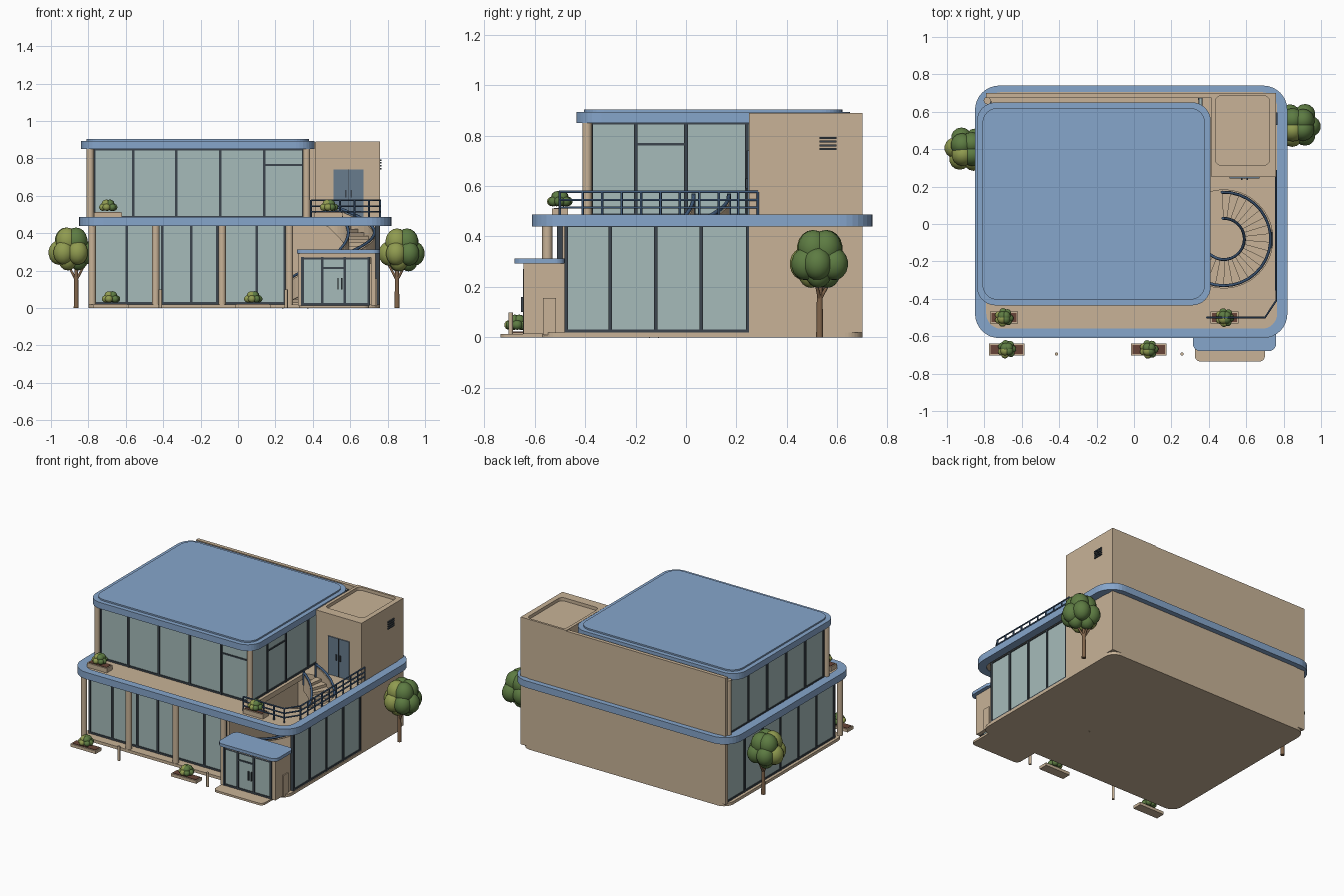
import bpy, bmesh, math, random
from mathutils import Vector

old = bpy.data.objects.get("Cube")
if old:
    bpy.data.objects.remove(old)
random.seed(4)


def material(name, r, g, b):
    m = bpy.data.materials.new(name)
    m.use_nodes = True
    m.diffuse_color = (r, g, b, 1)
    bsdf = next(n for n in m.node_tree.nodes if n.type == 'BSDF_PRINCIPLED')
    bsdf.inputs["Base Color"].default_value = (r, g, b, 1)
    return m


TAN = material("tan plaster", .58, .45, .31)
BLUE = material("blue fascia", .24, .38, .60)
GLASS = material("pale glass", .38, .50, .49)
FRAME = material("dark frame", .045, .06, .075)
DOOR = material("slate door", .14, .20, .27)
RAIL = material("navy rail", .05, .10, .19)
SOIL = material("brown soil", .14, .06, .04)
BARK = material("bark", .22, .13, .07)
OLIVE = material("olive leaf", .28, .33, .08)
GREEN = material("green leaf", .11, .20, .055)


def add_mesh(name, bm, mats, smooth=False):
    bmesh.ops.recalc_face_normals(bm, faces=bm.faces)
    me = bpy.data.meshes.new(name)
    for f in bm.faces:
        f.smooth = smooth
    bm.to_mesh(me)
    bm.free()
    for m in mats:
        me.materials.append(m)
    ob = bpy.data.objects.new(name, me)
    bpy.context.collection.objects.link(ob)
    return ob


def box(name, x0, x1, y0, y1, z0, z1, mat):
    bm = bmesh.new()
    bmesh.ops.create_cube(bm, size=1)
    for v in bm.verts:
        v.co = ((x0, x1)[v.co.x > 0], (y0, y1)[v.co.y > 0], (z0, z1)[v.co.z > 0])
    return add_mesh(name, bm, [mat])


def rod(name, a, b, r, mat, r2=None, sides=16):
    a, b = Vector(a), Vector(b)
    bm = bmesh.new()
    bmesh.ops.create_cone(bm, cap_ends=True, segments=sides, radius1=r,
                          radius2=r2 or r, depth=(b - a).length)
    turn = (b - a).to_track_quat('Z', 'Y')
    for v in bm.verts:
        v.co = turn @ v.co + (a + b) / 2
    ob = add_mesh(name, bm, [mat])
    for p in ob.data.polygons:
        p.use_smooth = len(p.vertices) == 4
    return ob


def rounded(x0, x1, y0, y1, r):
    pts = []
    for i, (cx, cy) in enumerate([(x1 - r, y1 - r), (x0 + r, y1 - r),
                                  (x0 + r, y0 + r), (x1 - r, y0 + r)]):
        for k in range(9):
            t = math.pi / 2 * (i + k / 8)
            pts.append((cx + r * math.cos(t), cy + r * math.sin(t)))
    return pts


def plate(name, outlines, z0, z1, mat):
    """Extruded flat shape; every outline after the first is a hole."""
    cu = bpy.data.curves.new(name, 'CURVE')
    cu.dimensions, cu.fill_mode, cu.extrude = '2D', 'BOTH', (z1 - z0) / 2
    for pts in outlines:
        sp = cu.splines.new('POLY')
        sp.points.add(len(pts) - 1)
        for p, (x, y) in zip(sp.points, pts):
            p.co = (x, y, 0, 1)
        sp.use_cyclic_u = True
    tmp = bpy.data.objects.new(name + " outline", cu)
    bpy.context.collection.objects.link(tmp)
    me = bpy.data.meshes.new_from_object(tmp.evaluated_get(bpy.context.evaluated_depsgraph_get()))
    bpy.data.objects.remove(tmp)
    bm = bmesh.new()
    bm.from_mesh(me)
    bmesh.ops.remove_doubles(bm, verts=bm.verts, dist=1e-5)
    bmesh.ops.translate(bm, verts=bm.verts, vec=(0, 0, (z0 + z1) / 2))
    return add_mesh(name, bm, [mat])


def tube(name, pts, r, mat):
    cu = bpy.data.curves.new(name, 'CURVE')
    cu.dimensions, cu.bevel_depth, cu.bevel_resolution = '3D', r, 1
    cu.use_fill_caps = True
    sp = cu.splines.new('POLY')
    sp.points.add(len(pts) - 1)
    for p, co in zip(sp.points, pts):
        p.co = (*co, 1)
    cu.materials.append(mat)
    ob = bpy.data.objects.new(name, cu)
    bpy.context.collection.objects.link(ob)


def glazing(name, along, at, z0, z1, stops, transom=None):
    """Glass wall with mullions at the stops; transom = (from, to, height)."""
    def bar(part, a, b, c, d, half, mat):
        if along == 'x':
            box(part, a, b, at - half, at + half, c, d, mat)
        else:
            box(part, at - half, at + half, a, b, c, d, mat)
    bar(name + " glass", stops[0], stops[-1], z0, z1, .005, GLASS)
    for s in stops:
        bar(name + " mullion", s - .007, s + .007, z0, z1, .012, FRAME)
    for z in (z0, z1 - .012):
        bar(name + " frame", stops[0], stops[-1], z, z + .012, .010, FRAME)
    if transom:
        a, b, z = transom
        bar(name + " transom", a, b, z - .005, z + .005, .010, FRAME)


def steps(a, b, n):
    return [a + (b - a) * i / n for i in range(n + 1)]


# Base, doorstep and ground floor walls
plate("base slab", [rounded(-.80, .76, -.57, .70, .07)], 0, .02, TAN)
plate("doorstep", [rounded(.325, .70, -.735, -.5, .03)], 0, .014, TAN)
box("lower back wall", -.79, .76, .675, .70, .02, .45, TAN)
box("lower rear block", .27, .76, .25, .69, .02, .45, TAN)
box("inner side wall", .26, .28, -.49, .25, .02, .45, TAN)
glazing("lower front", 'x', -.50, .02, .45, [-.765, -.595, -.405, -.25, -.11, .10, .25])
glazing("lower right", 'y', .745, .02, .45, [-.475, -.30, -.12, .06, .245])
glazing("lower left", 'y', -.77, .02, .45, steps(-.49, .67, 6))
for x in (-.78, -.44, -.085, .275):
    rod("lower column", (x, -.55, .02), (x, -.55, .45), .02, TAN)

# Stair opening, terrace floor and blue band
SX, SY = .48, -.08
hole = [(SX + .262 * math.cos(math.radians(t)), SY + .262 * math.sin(math.radians(t)))
        for t in range(-111, 112, 6)]
plate("terrace floor", [rounded(-.79, .765, -.56, .705, .08), hole], .445, .48, TAN)
plate("middle band", [rounded(-.85, .82, -.61, .74, .13),
                      rounded(-.79, .765, -.56, .705, .08)], .44, .487, BLUE)

# Upper storey
box("upper back wall", -.79, .42, .675, .70, .47, .885, TAN)
glazing("upper front", 'x', -.375, .48, .855, [-.775, -.56, -.33, -.095, .14, .35], (.14, .35, .765))
glazing("upper right", 'y', .355, .48, .855, [-.375, -.20, 0, .24, .45, .67], (-.20, 0, .765))
glazing("upper left", 'y', -.775, .48, .855, steps(-.375, .65, 5))
for x in (-.79, .367):
    rod("upper column", (x, -.392, .48), (x, -.392, .86), .019, TAN)
rod("rear column", (-.785, .66, .48), (-.785, .66, .86), .019, TAN)
plate("main roof", [rounded(-.84, .41, -.435, .65, .10)], .85, .893, BLUE)
plate("roof cap", [rounded(-.81, .38, -.405, .62, .08)], .893, .903, BLUE)

# Stair tower with recessed roof, door and vent
box("tower body", .415, .76, .25, .70, .47, .868, TAN)
plate("tower parapet", [[(.415, .25), (.76, .25), (.76, .70), (.415, .70)],
                        rounded(.435, .725, .315, .685, .03)], .868, .89, TAN)
box("tower door", .51, .67, .243, .251, .48, .74, DOOR)
box("door split", .588, .592, .240, .250, .48, .74, FRAME)
for x in (.575, .605):
    box("door handle", x - .004, x + .004, .236, .246, .59, .63, FRAME)
for i in range(4):
    box("vent slat", .755, .767, .53, .597, .742 + i * .015, .750 + i * .015, FRAME)

# Entrance lobby
for x in (.32, .71):
    box("lobby side wall", x, x + .025, -.645, -.48, .014, .295, TAN)
box("lobby lintel", .32, .735, -.645, -.62, .27, .295, TAN)
glazing("lobby", 'x', -.635, .014, .272, [.345, .45, .57, .70], (.45, .57, .215))
plate("lobby canopy", [rounded(.315, .76, -.68, -.48, .04)], .292, .313, BLUE)
box("lobby side panel", .733, .742, -.567, -.515, .01, .157, TAN)
for x in (.535, .555):
    box("lobby handle", x - .003, x + .003, -.655, -.645, .10, .16, FRAME)

# Spiral stair
N = 24
ANGLES = [math.radians(t) for t in steps(92, -165, N)]


def spiral(r, i, z):
    return (SX + r * math.cos(ANGLES[i]), SY + r * math.sin(ANGLES[i]), z)


def level(i):
    return .478 - .44 * i / N


bm = bmesh.new()
for i in range(N):
    top, low = [[bm.verts.new(spiral(r, j, level(i) + dz)) for r, j in
                 ((.11, i), (.25, i), (.25, i + 1), (.11, i + 1))] for dz in (0, -.03)]
    bm.faces.new(top)
    bm.faces.new(low)
    for k in range(4):
        bm.faces.new((top[k], top[k - 1], low[k - 1], low[k]))
add_mesh("stair treads", bm, [TAN])
for r in (.11, .25):
    bm = bmesh.new()
    rows = [[bm.verts.new(spiral(r + d, i, level(i) + h)) for d, h in
             ((-.004, -.04), (.004, -.04), (.004, .07), (-.004, .07))] for i in range(N + 1)]
    for a, b in zip(rows, rows[1:]):
        for k in range(4):
            bm.faces.new((a[k - 1], a[k], b[k], b[k - 1]))
    bm.faces.new(rows[0])
    bm.faces.new(rows[-1])
    add_mesh("stair parapet", bm, [TAN])
    tube("stair handrail", [spiral(r, i, level(i) + .085) for i in range(N + 1)], .008, RAIL)
    rod("stair newel", spiral(r, 0, .478), spiral(r, 0, .57), .008, RAIL)

# Terrace railing
path = [(.39, -.50), (.70, -.50), (.76, -.41), (.76, .285)]
for z in (.515, .545, .577):
    tube("terrace rail", [(x, y, z) for x, y in path], .005, RAIL)
for (ax, ay), (bx, by), n in zip(path, path[1:], (4, 1, 9)):
    for i in range(n + 1):
        x, y = ax + (bx - ax) * i / n, ay + (by - ay) * i / n
        rod("rail post", (x, y, .475), (x, y, .577), .005, RAIL, sides=8)


# Planting
def foliage(name, centre, size, height, rings):
    """Cluster of overlapping leaf clumps, olive towards the front left."""
    bm = bmesh.new()
    for ring, (count, lift, reach, fat) in enumerate(rings):
        for i in range(count):
            t = math.tau * (i + .5 * ring) / count + random.uniform(-.15, .15)
            before = set(bm.faces)
            out = bmesh.ops.create_uvsphere(bm, u_segments=14, v_segments=9, radius=1)
            for v in out["verts"]:
                v.co = Vector(centre) + Vector((
                    (math.cos(t) * reach + v.co.x * fat) * size,
                    (math.sin(t) * reach + v.co.y * fat) * size,
                    (lift + v.co.z * fat * 1.15) * height))
            olive = math.cos(t) + math.sin(t) < -.35
            for f in set(bm.faces) - before:
                f.material_index = 0 if olive else 1
    add_mesh(name, bm, [OLIVE, GREEN], smooth=True)


TREE = [(6, -.15, .55, .45), (4, .35, .3, .5), (3, -.45, .3, .4)]
BUSH = [(7, -.1, .6, .42), (4, .35, .25, .5)]
for x, y, tx, z in ((-.89, .40, -.865, .315), (.875, .53, .85, .31)):
    rod("tree trunk", (tx, y, 0), (tx, y, .24), .014, BARK, .010, 10)
    for dx, dy in ((-.05, .02), (.05, -.02), (0, .05)):
        rod("tree branch", (tx, y, .15), (tx + dx, y + dy, .24), .008, BARK, .005, 8)
    foliage("tree crown", (x, y, z), .125, .125, TREE)


def planter(x, y, z, length, height, bush):
    a, b, c, d = x - length / 2, x + length / 2, y - .032, y + .032
    box("planter box", a, b, c, d, z, z + height, TAN)
    box("planter soil", a + .008, b - .008, c + .008, d - .008, z + height - .004, z + height + .003, SOIL)
    foliage("planter bush", (bush, y, z + height + .033), .05, .04, BUSH)


planter(-.68, -.67, 0, .19, .02, -.68)
planter(.08, -.67, 0, .19, .02, .08)
planter(-.695, -.50, .48, .15, .03, -.695)
planter(.485, -.50, .48, .15, .03, .485)

# Bollards
for x in (-.415, .257):
    rod("bollard", (x, -.695, 0), (x, -.695, .098), .009, TAN, sides=12)
